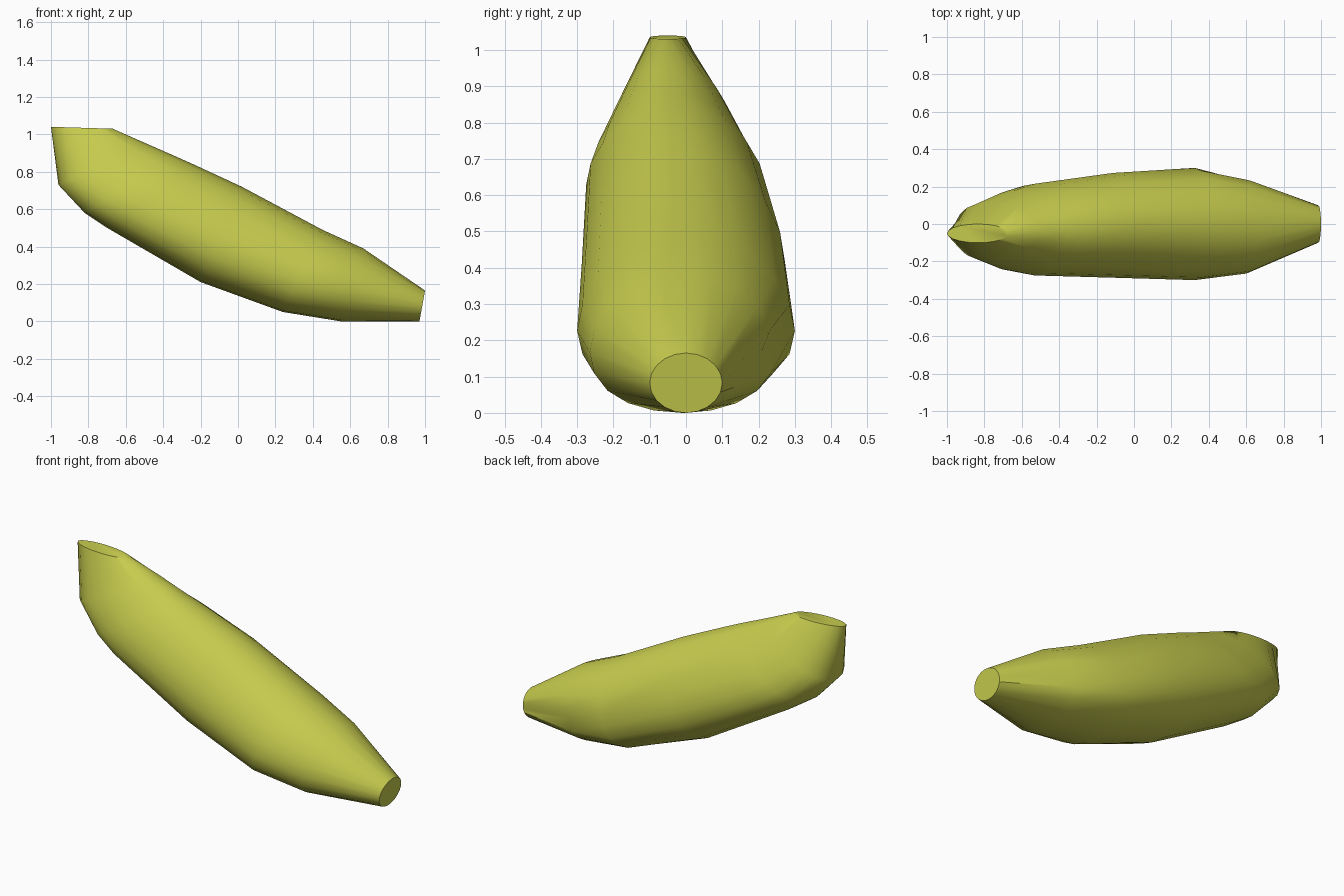
import bpy, bmesh, math

if "Cube" in bpy.data.objects:
    bpy.data.objects.remove(bpy.data.objects["Cube"])

SIDES = 20

# Sections along the fruit:
# top (x, z), bottom (x, z), centre y, half width, sag of the widest point
sections = [
    ((-0.67, 1.03), (-1.00, 1.04), -0.05, 0.05, 0.0),
    ((-0.50, 0.955), (-0.96, 0.73), -0.04, 0.155, 0.2),
    ((-0.34, 0.885), (-0.82, 0.58), -0.037, 0.215, 0.25),
    ((-0.25, 0.845), (-0.70, 0.50), -0.03, 0.245, 0.25),
    ((0.02, 0.72), (-0.20, 0.21), -0.007, 0.28, 0.2),
    ((0.45, 0.49), (0.24, 0.05), 0.0, 0.30, 0.2),
    ((0.67, 0.39), (0.55, 0.0), -0.01, 0.255, 0.15),
    ((1.00, 0.165), (0.97, 0.0), 0.0, 0.10, 0.0),
]

bm = bmesh.new()
rings = []
for i, (top, bot, yc, w, sag) in enumerate(sections):
    cx, cz = (top[0] + bot[0]) / 2, (top[1] + bot[1]) / 2
    ux, uz = (top[0] - bot[0]) / 2, (top[1] - bot[1]) / 2
    ring = []
    for j in range(SIDES):
        a = 2 * math.pi * j / SIDES
        c, s = math.cos(a), math.sin(a)
        c -= sag * s * s
        # pinched fold on the back flank near the lower tip
        if i == 6 and j == SIDES // 4:
            s *= 0.85
        ring.append(bm.verts.new((cx + ux * c, yc + w * s, cz + uz * c)))
    rings.append(ring)

# Skin and flat end caps
for r0, r1 in zip(rings, rings[1:]):
    for j in range(SIDES):
        k = (j + 1) % SIDES
        bm.faces.new((r0[j], r0[k], r1[k], r1[j]))
bm.faces.new(rings[0])
bm.faces.new(rings[-1])
bmesh.ops.recalc_face_normals(bm, faces=bm.faces[:])

mesh = bpy.data.meshes.new("banana")
bm.to_mesh(mesh)
bm.free()
banana = bpy.data.objects.new("banana", mesh)
bpy.context.collection.objects.link(banana)

# Yellow-green peel
peel = bpy.data.materials.new("peel")
peel.diffuse_color = (0.57, 0.60, 0.075, 1)
peel.use_nodes = True
peel.node_tree.nodes["Principled BSDF"].inputs["Base Color"].default_value = peel.diffuse_color
mesh.materials.append(peel)

bpy.context.view_layer.objects.active = banana
banana.select_set(True)
bpy.ops.object.shade_smooth_by_angle(angle=math.radians(45))
